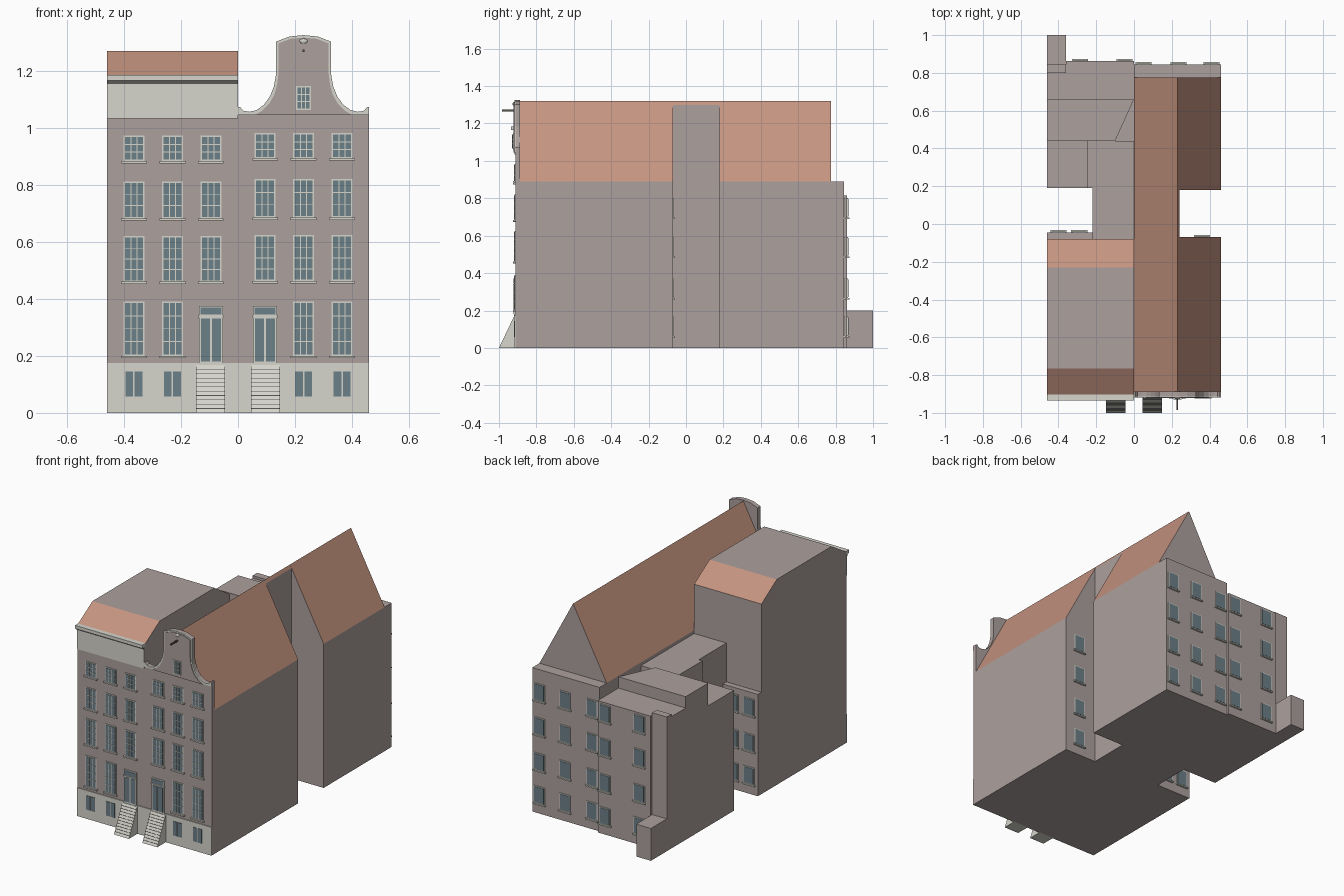
import bpy, bmesh
from mathutils import Vector

cube = bpy.data.objects.get("Cube")
if cube:
    bpy.data.objects.remove(cube, do_unlink=True)


def material(name, rgb):
    lin = [(c / 255 / 12.92 if c < 11 else ((c / 255 + 0.055) / 1.055) ** 2.4) for c in rgb]
    m = bpy.data.materials.new(name)
    m.use_nodes = True
    m.diffuse_color = (*lin, 1)
    m.node_tree.nodes["Principled BSDF"].inputs["Base Color"].default_value = (*lin, 1)
    return m


BRICK = material("brick", (172, 160, 157))
WHITE = material("off white stone", (214, 213, 204))
TILE = material("roof tile", (197, 148, 128))
GLASS = material("window glass", (108, 128, 136))
DARK = material("dark grey", (90, 88, 85))


def finish(name, bm, *mats):
    bmesh.ops.recalc_face_normals(bm, faces=bm.faces)
    if len(mats) > 1:  # sloping faces take the tile colour
        for f in bm.faces:
            f.material_index = int(0.2 < f.normal.z < 0.98)
    me = bpy.data.meshes.new(name)
    bm.to_mesh(me)
    bm.free()
    for m in mats:
        me.materials.append(m)
    ob = bpy.data.objects.new(name, me)
    bpy.context.scene.collection.objects.link(ob)
    return ob


def add_prism(bm, axis, pts, a, b):
    place = {"x": lambda p, t: (t, p[0], p[1]),
             "y": lambda p, t: (p[0], t, p[1]),
             "z": lambda p, t: (p[0], p[1], t)}[axis]
    lo = [bm.verts.new(place(p, a)) for p in pts]
    hi = [bm.verts.new(place(p, b)) for p in pts]
    bm.faces.new(lo)
    bm.faces.new(hi)
    n = len(pts)
    for i in range(n):
        j = (i + 1) % n
        bm.faces.new((lo[i], lo[j], hi[j], hi[i]))


def prism(name, axis, pts, a, b, *mats):
    bm = bmesh.new()
    add_prism(bm, axis, pts, a, b)
    return finish(name, bm, *mats)


def add_box(bm, x0, x1, y0, y1, z0, z1):
    add_prism(bm, "z", [(x0, y0), (x1, y0), (x1, y1), (x0, y1)], z0, z1)


def box(name, x0, x1, y0, y1, z0, z1, mat):
    bm = bmesh.new()
    add_box(bm, x0, x1, y0, y1, z0, z1)
    return finish(name, bm, mat)


W, FRONT, EAVE = 0.46, -0.912, 0.89
MID = W / 2

# Right house: long ridge roof with a light well on its outer side
house = [(0, 0), (W, 0), (W, EAVE), (MID, 1.32), (0, EAVE)]
core = [(0, 0), (0.24, 0), (0.24, 1.3), (MID, 1.32), (0, EAVE)]
prism("right_house_front", "y", house, FRONT, -0.07, BRICK, TILE)
prism("right_house_core", "y", core, -0.07, 0.18, BRICK, TILE)
prism("right_house_rear", "y", house, 0.18, 0.775, BRICK, TILE)
box("right_house_back_wall", 0, W, 0.775, 0.845, 0, EAVE, BRICK)


# Neck gable
def mirrored(half):
    return [(MID + u, z) for u, z in half] + [(MID - u, z) for u, z in reversed(half) if u > 0]


outer = [(0.23, 1.045), (0.23, 1.072), (0.222, 1.072), (0.212, 1.06), (0.19, 1.056), (0.165, 1.062),
         (0.14, 1.08), (0.118, 1.11), (0.104, 1.145), (0.097, 1.185), (0.097, 1.302), (0.05, 1.32), (0, 1.325)]
inner = [(0.17, 1.045), (0.145, 1.06), (0.12, 1.085), (0.103, 1.115),
         (0.093, 1.15), (0.088, 1.19), (0.088, 1.296), (0.045, 1.312), (0, 1.316)]
prism("gable_wall", "y", mirrored([(0.23, 0.85)] + outer[1:]), FRONT, -0.888, BRICK)
prism("gable_coping", "y", mirrored(outer), -0.918, FRONT, WHITE)
prism("gable_brick_face", "y", mirrored(inner), -0.922, -0.918, BRICK)
box("hoist_beam", MID - 0.004, MID + 0.004, -0.985, -0.91, 1.265, 1.274, DARK)
bm = bmesh.new()
bmesh.ops.create_uvsphere(bm, u_segments=12, v_segments=6, radius=1)
bmesh.ops.scale(bm, vec=(0.014, 0.006, 0.009), verts=bm.verts)
bmesh.ops.translate(bm, vec=Vector((MID, -0.922, 1.304)), verts=bm.verts)
finish("gable_ornament", bm, WHITE)

# Left house: front block with hipped profile roof
prism("left_house_front", "x", [(FRONT, 0), (-0.08, 0), (-0.08, 1.175), (-0.23, 1.27), (-0.765, 1.27),
                                (FRONT, 1.18)], -W, 0, BRICK, TILE)
box("cornice_board", -W, 0, -0.918, FRONT, 1.033, 1.153, WHITE)
box("cornice_groove", -W, 0, -0.922, FRONT, 1.153, 1.165, DARK)
box("cornice_top", -W, 0, -0.935, FRONT + 0.01, 1.165, 1.185, WHITE)

# Left house: link, rear wing and annex
box("left_lower_back", -W, -0.22, -0.08, -0.045, 0, 0.63, BRICK)
box("left_link", -0.22, 0, -0.08, 0.19, 0, 0.87, BRICK)
box("rear_wing_inner", -0.245, 0, 0.19, 0.44, 0, 0.87, BRICK)
box("rear_wing_low", -W, -0.245, 0.19, 0.44, 0, 0.745, BRICK)
box("rear_wing_main", -W, 0, 0.44, 0.845, 0, 0.815, BRICK)
box("rear_wing_back", -0.36, 0, 0.845, 0.862, 0, 0.815, BRICK)
box("rear_wing_corner", -W, -0.36, 0.8, 0.845, 0.8, 0.83, BRICK)
prism("rear_wing_raised_roof", "z", [(-W, 0.44), (-0.1, 0.44), (0, 0.66), (-W, 0.66)], 0.8, 0.885, BRICK)
box("rear_annex", -W, -0.36, 0.845, 1.0, 0, 0.2, BRICK)

# Plinth across both facades
box("plinth", -W, W, -0.917, FRONT, 0, 0.175, WHITE)

# Windows collected into shared frame and glass meshes
frames, glass = bmesh.new(), bmesh.new()


def plate(bm, x, z0, z1, w, wall, depth):
    y0, y1 = sorted((wall, wall + depth))
    add_box(bm, x - w / 2, x + w / 2, y0, y1, z0, z1)


def window(x, z0, z1, w, wall, side, cols=1, rows=1, sill=0.0):
    plate(frames, x, z0, z1, w, wall, side * 0.004)
    e, gw, gh = 0.005, w - 0.01, z1 - z0 - 0.01
    plate(glass, x, z0 + e, z1 - e, gw, wall, side * 0.006)
    for i in range(1, cols):
        plate(frames, x - gw / 2 + gw * i / cols, z0 + e, z1 - e, 0.003, wall, side * 0.008)
    for j in range(1, rows):
        z = z0 + e + gh * j / rows
        plate(frames, x, z - 0.0015, z + 0.0015, gw, wall, side * 0.008)
    if sill:
        plate(frames, x, z0 - 0.008, z0, w + sill, wall, side * 0.012)


COLUMNS = (0.095, 0.23, 0.365)
left_rows = ((0.2, 0.39, 4), (0.46, 0.62, 4), (0.682, 0.812, 3), (0.883, 0.973, 3))
right_rows = ((0.2, 0.39, 4), (0.462, 0.624, 4), (0.685, 0.82, 3), (0.893, 0.982, 3))
for s, floors in ((-1, left_rows), (1, right_rows)):
    for level, (z0, z1, n) in enumerate(floors):
        for x in COLUMNS[0 if level else 1:]:
            window(s * x, z0, z1, 0.074, FRONT, -1, 3, n, 0.016)
    # Basement lights
    for x in COLUMNS[1:]:
        for dx in (-0.016, 0.016):
            plate(glass, s * x + dx, 0.058, 0.145, 0.027, -0.917, -0.003)
    # Entrance door with transom light
    d = s * COLUMNS[0]
    plate(frames, d, 0.17, 0.375, 0.084, FRONT, -0.007)
    plate(glass, d, 0.345, 0.37, 0.074, FRONT, -0.009)
    plate(frames, d, 0.334, 0.341, 0.09, FRONT, -0.012)
    for dx in (-0.019, 0.019):
        plate(glass, d + dx, 0.18, 0.331, 0.032, FRONT, -0.009)
    # Entrance stair with step joints
    x = s * 0.097
    prism("entrance_stair_" + ("right" if s < 0 else "left"), "x",
          [(-1, 0), (FRONT, 0), (FRONT, 0.168), (-0.92, 0.168)], x - 0.051, x + 0.051, WHITE)
    joints = bmesh.new()
    for i in range(1, 11):
        t = i / 11
        y, z = -1 + 0.08 * t, 0.168 * t
        add_box(joints, x - 0.051, x + 0.051, y - 0.001, y + 0.004, z - 0.001, z + 0.001)
    finish("step_joints", joints, DARK)
window(MID, 1.062, 1.146, 0.052, -0.922, -1, 3, 3)

# Rear and light well windows
for level, z in enumerate((0.115, 0.32, 0.54, 0.75)):
    walls = [(0.845, (0.05, 0.235, 0.41)), (0.862, (-0.05, -0.285)), (-0.07, (0.36,))]
    if level < 3:
        walls.append((-0.045, (-0.4, -0.29)))
    for wall, xs in walls:
        for x in xs:
            window(x, z - 0.052, z + 0.052, 0.075, wall, 1, sill=0.01)
finish("window_frames", frames, WHITE)
finish("window_glass", glass, GLASS)
